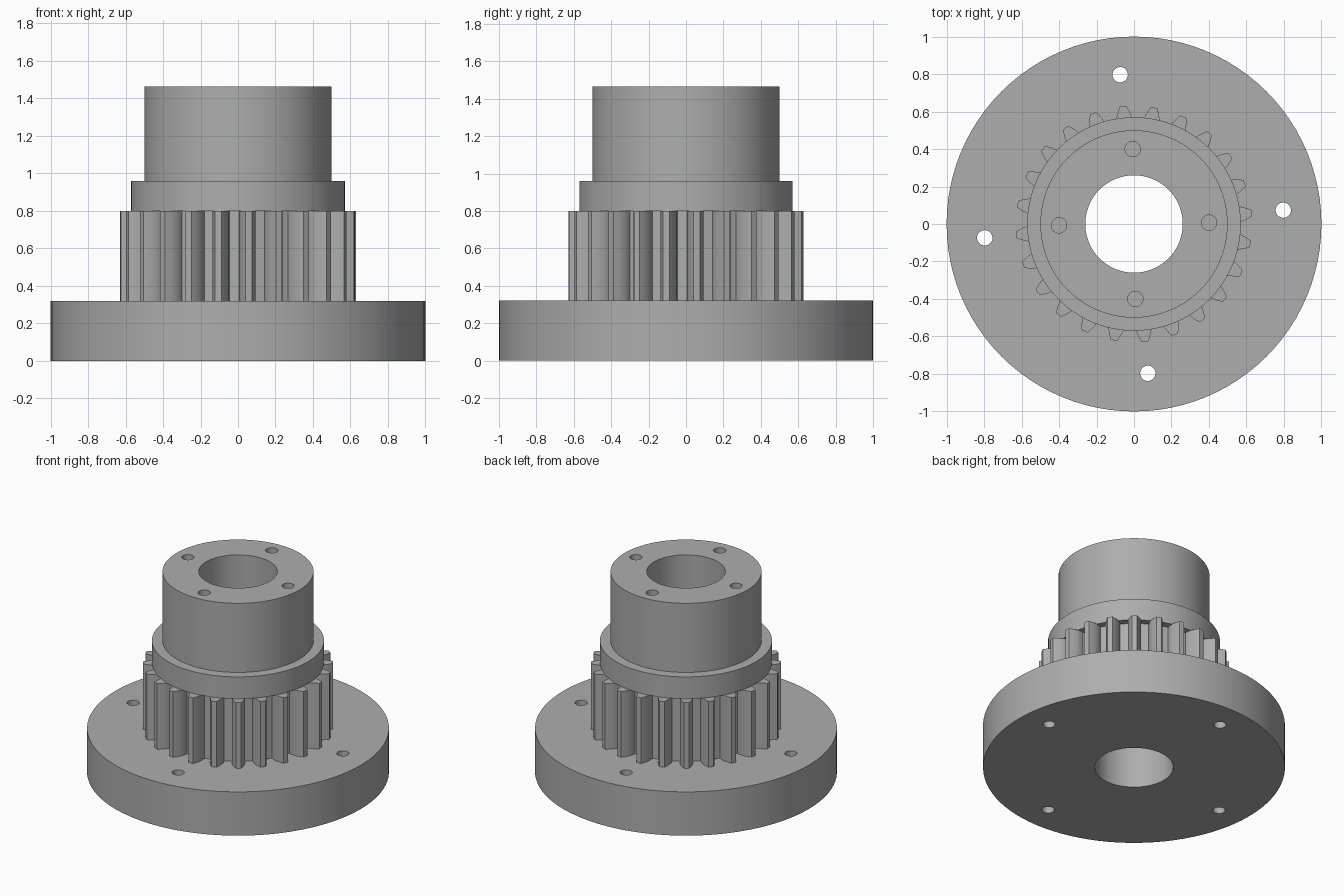
import bpy
import bmesh
from math import sin, cos, tan, acos, pi, radians

default = bpy.data.objects.get("Cube")
if default:
    bpy.data.objects.remove(default, do_unlink=True)

# One plain metal colour
metal = bpy.data.materials.new("grey metal")
metal.use_nodes = True
grey = (0.42, 0.42, 0.42, 1)
metal.diffuse_color = grey
metal.node_tree.nodes["Principled BSDF"].inputs["Base Color"].default_value = grey


def circle(radius, sides, cx=0, cy=0):
    return [(cx + radius * cos(2 * pi * i / sides),
             cy + radius * sin(2 * pi * i / sides)) for i in range(sides)]


def prism(name, outline, bottom, top):
    """Extrude a flat outline from bottom to top."""
    bm = bmesh.new()
    base = bm.faces.new([bm.verts.new((x, y, bottom)) for x, y in outline])
    made = bmesh.ops.extrude_face_region(bm, geom=[base])["geom"]
    verts = [v for v in made if isinstance(v, bmesh.types.BMVert)]
    bmesh.ops.translate(bm, verts=verts, vec=(0, 0, top - bottom))
    bmesh.ops.recalc_face_normals(bm, faces=bm.faces)
    mesh = bpy.data.meshes.new(name)
    bm.to_mesh(mesh)
    bm.free()
    mesh.materials.append(metal)
    obj = bpy.data.objects.new(name, mesh)
    bpy.context.collection.objects.link(obj)
    return obj


def gear_outline(teeth, tip, root, phase):
    """Involute spur gear outline with a 20 degree pressure angle."""
    pitch = tip * teeth / (teeth + 2)
    base = pitch * cos(radians(20))

    def involute(r):
        a = acos(min(1, base / r))
        return tan(a) - a

    def half_angle(r):
        return pi / (2 * teeth) + involute(pitch) - involute(r)

    steps = 5
    radii = [root] + [base + (tip - base) * i / steps for i in range(steps + 1)]
    flank = [(r, half_angle(max(r, base))) for r in radii]
    points = []
    for t in range(teeth):
        middle = phase + 2 * pi * t / teeth
        points += [(r, middle - a) for r, a in flank]
        points += [(r, middle + a) for r, a in reversed(flank)]
    return [(r * cos(a), r * sin(a)) for r, a in points]


def bolt_holes(name, radius, turn, hole, bottom, top):
    """Four cutters evenly spaced on a bolt circle."""
    return [prism(name, circle(hole, 32, radius * cos(a), radius * sin(a)), bottom, top)
            for a in (turn + pi / 2 * k for k in range(4))]


# Stacked body parts
phase = radians(5.3)
flange = prism("flange", circle(1, 96), 0, 0.32)
gear = prism("gear", gear_outline(24, 0.63, 0.522, phase), 0.32, 0.8)
collar = prism("collar", circle(0.57, 96), 0.8, 0.96)
hub = prism("hub", circle(0.5, 96), 0.96, 1.465)

# Through bore, flange bolt holes and blind holes in the hub
bore = prism("bore_cutter", circle(0.26, 64), -0.1, 1.6)
flange_holes = bolt_holes("flange_hole_cutter", 0.8, phase, 0.041, -0.1, 0.5)
hub_holes = bolt_holes("hub_hole_cutter", 0.4, radians(1), 0.041, 1.2, 1.6)
cutters = [bore] + flange_holes + hub_holes
for cutter in cutters:
    cutter.hide_render = True

for part, extra in ((flange, flange_holes), (gear, []), (collar, []), (hub, hub_holes)):
    bpy.ops.object.select_all(action="DESELECT")
    part.select_set(True)
    bpy.context.view_layer.objects.active = part
    for cutter in [bore] + extra:
        cut = part.modifiers.new("cut", "BOOLEAN")
        cut.operation = "DIFFERENCE"
        cut.solver = "EXACT"
        cut.object = cutter
        bpy.ops.object.modifier_apply(modifier=cut.name)
    bpy.ops.object.shade_smooth_by_angle(angle=radians(25))

for cutter in cutters:
    bpy.data.objects.remove(cutter, do_unlink=True)
